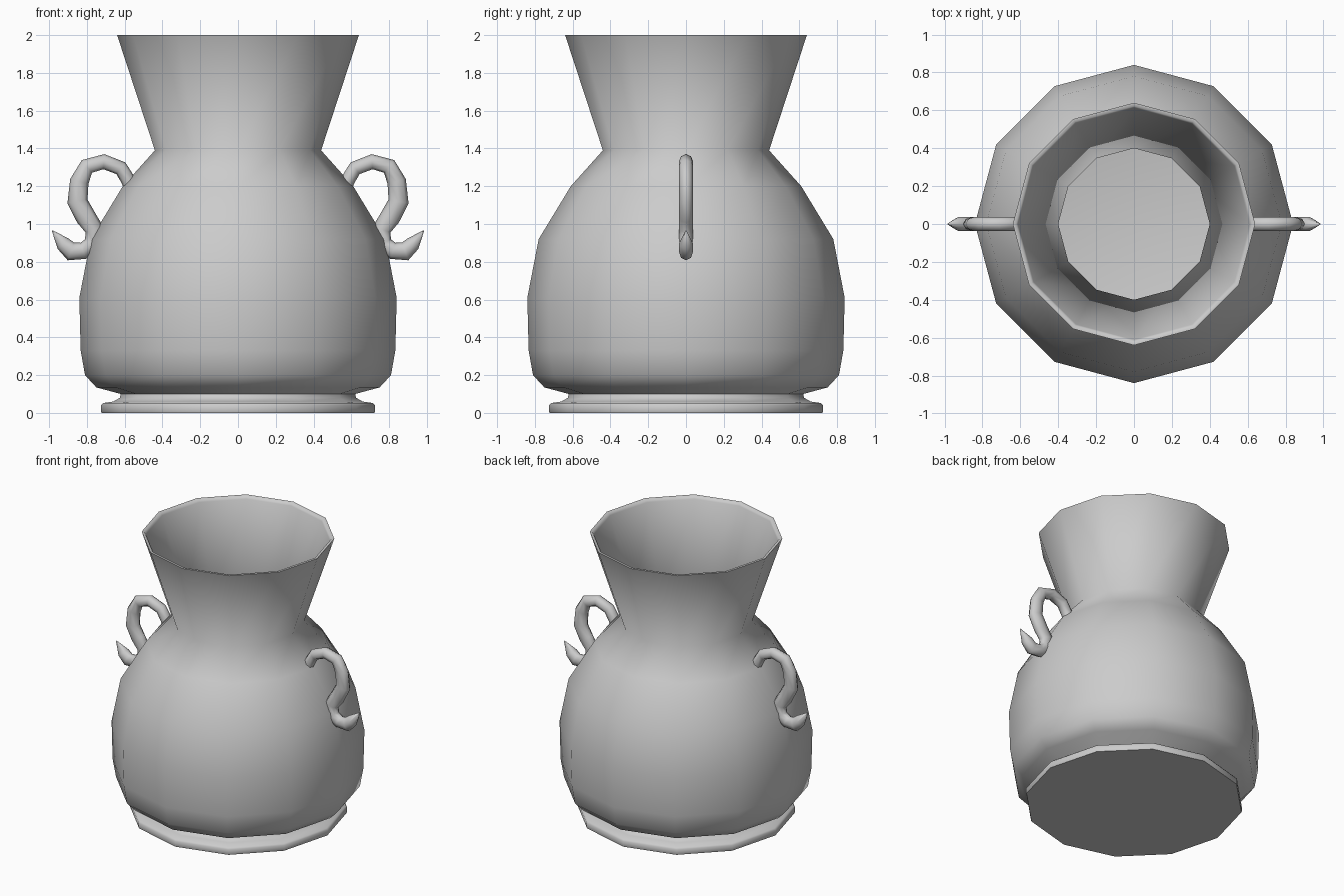
import bpy, bmesh, math
from mathutils import Vector

cube = bpy.data.objects.get("Cube")
if cube:
    bpy.data.objects.remove(cube, do_unlink=True)

SIDES = 12

clay = bpy.data.materials.new("grey clay")
clay.use_nodes = True
clay.diffuse_color = (0.6, 0.6, 0.6, 1)
clay.node_tree.nodes["Principled BSDF"].inputs["Base Color"].default_value = (0.6, 0.6, 0.6, 1)


def make_object(name, bm, angle):
    bmesh.ops.recalc_face_normals(bm, faces=bm.faces)
    mesh = bpy.data.meshes.new(name)
    bm.to_mesh(mesh)
    bm.free()
    mesh.materials.append(clay)
    obj = bpy.data.objects.new(name, mesh)
    bpy.context.collection.objects.link(obj)
    bpy.ops.object.select_all(action='DESELECT')
    obj.select_set(True)
    bpy.context.view_layer.objects.active = obj
    bpy.ops.object.shade_smooth_by_angle(angle=math.radians(angle))
    return obj


def skin(bm, rings):
    """Bridge consecutive vertex rings and cap both ends."""
    n = len(rings[0])
    for a, b in zip(rings, rings[1:]):
        for i in range(n):
            j = (i + 1) % n
            bm.faces.new((a[i], a[j], b[j], b[i]))
    bm.faces.new(rings[0])
    bm.faces.new(rings[-1])


def lathe(name, profile, angle):
    bm = bmesh.new()
    turns = [math.tau * i / SIDES for i in range(SIDES)]
    rings = [[bm.verts.new((r * math.cos(t), r * math.sin(t), z)) for t in turns]
             for r, z in profile]
    skin(bm, rings)
    return make_object(name, bm, angle)


def tube(name, path, side, segments=8):
    """Sweep a round section along a path of (x, z, radius) in the XZ plane."""
    bm = bmesh.new()
    points = [Vector((side * x, 0, z)) for x, z, r in path]
    rings = []
    for i, p in enumerate(points):
        tangent = (points[min(i + 1, len(points) - 1)] - points[max(i - 1, 0)]).normalized()
        across = tangent.cross(Vector((0, 1, 0)))
        r = path[i][2]
        ring = []
        for k in range(segments):
            t = math.tau * k / segments
            ring.append(bm.verts.new(p + across * r * math.cos(t)
                                     + Vector((0, min(r, 0.038) * math.sin(t), 0))))
        rings.append(ring)
    skin(bm, rings)
    return make_object(name, bm, 70)


# Hollow body: outside from the base up, over the rim, then down the inside
outside = [(0.60, 0.07), (0.62, 0.10), (0.75, 0.135), (0.81, 0.20), (0.833, 0.33),
           (0.84, 0.61), (0.78, 0.92), (0.61, 1.20), (0.44, 1.39), (0.64, 2.0)]
inside = [(0.622, 2.0), (0.612, 1.98), (0.40, 1.39), (0.57, 1.18), (0.74, 0.90),
          (0.80, 0.61), (0.79, 0.33), (0.74, 0.19), (0.60, 0.14)]
lathe("vase_body", outside + inside, 65)

# Flared foot with a chamfered edge
lathe("vase_foot", [(0.722, 0), (0.725, 0.008), (0.725, 0.04), (0.715, 0.052),
                    (0.66, 0.06), (0.625, 0.08), (0.62, 0.105)], 65)

# Curled handles ending in a pointed tail
handle_path = [(0.56, 1.17, 0.037), (0.58, 1.23, 0.038), (0.62, 1.295, 0.039),
               (0.71, 1.33, 0.040), (0.80, 1.305, 0.043), (0.84, 1.225, 0.05),
               (0.85, 1.12, 0.054), (0.805, 1.035, 0.054), (0.76, 0.97, 0.05),
               (0.765, 0.895, 0.05), (0.82, 0.858, 0.045), (0.885, 0.855, 0.05),
               (0.925, 0.895, 0.04), (0.983, 0.965, 0.003)]
tube("left_handle", handle_path, 1)
tube("right_handle", handle_path, -1)
